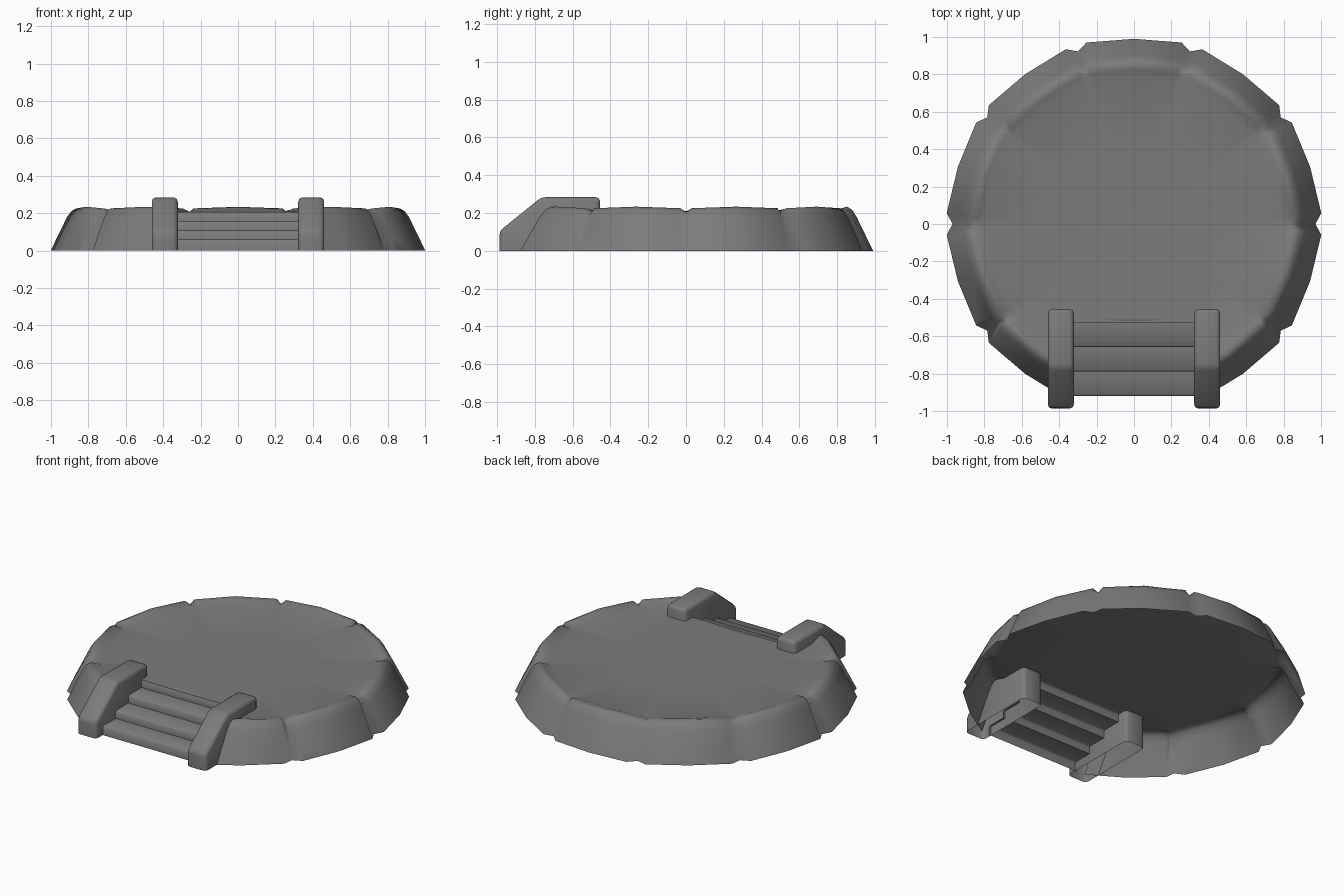
import bpy, bmesh
from math import radians, sin, cos

if "Cube" in bpy.data.objects:
    bpy.data.objects.remove(bpy.data.objects["Cube"])

stone = bpy.data.materials.new("dark_stone")
stone.diffuse_color = (.2, .2, .2, 1)
stone.use_nodes = True
stone.node_tree.nodes["Principled BSDF"].inputs["Base Color"].default_value = stone.diffuse_color


def make_object(name, bm, angle):
    bmesh.ops.remove_doubles(bm, verts=bm.verts, dist=1e-5)
    bmesh.ops.recalc_face_normals(bm, faces=bm.faces)
    mesh = bpy.data.meshes.new(name)
    bm.to_mesh(mesh)
    bm.free()
    mesh.materials.append(stone)
    ob = bpy.data.objects.new(name, mesh)
    bpy.context.collection.objects.link(ob)
    bpy.ops.object.select_all(action='DESELECT')
    ob.select_set(True)
    bpy.context.view_layer.objects.active = ob
    bpy.ops.object.shade_smooth_by_angle(angle=radians(angle))
    return ob


# Platform: open-bottomed shell of ten stone segments with V notches between
# radius, height, notch half-angle, notch inset, notch drop
RINGS = [(1.00, 0.00, 3.3, .030, 0), (.912, .18, 2.6, .030, 0),
         (.888, .215, 2.3, .028, .015), (.862, .231, 2.0, .022, .028),
         (.835, .224, 2.0, .012, .018), (.79, .209, 2.0, 0, 0),
         (.40, .206, 2.0, 0, 0)]
bm = bmesh.new()
loops = []
for r, z, half, inset, drop in RINGS:
    loop = []
    for k in range(10):
        for off, rr, zz in ((0, r - inset, z - drop), (half, r * 1.003, z - drop * .2),
                            (18, r * .99, z + drop * .1), (36 - half, r * 1.003, z - drop * .2)):
            a = radians(36 * k + off)
            loop.append(bm.verts.new((rr * cos(a), rr * sin(a), zz)))
    loops.append(loop)
n = len(loops[0])
for lo, hi in zip(loops, loops[1:]):
    for i in range(n):
        j = (i + 1) % n
        bm.faces.new((lo[i], lo[j], hi[j], hi[i]))
centre = bm.verts.new((0, 0, .205))
for i in range(n):
    bm.faces.new((loops[-1][i], loops[-1][(i + 1) % n], centre))

# Opening for the stairs
for co, no in (((0, -.53, 0), (0, 1, 0)), ((.39, 0, 0), (1, 0, 0)), ((-.39, 0, 0), (1, 0, 0))):
    faces = [f for f in bm.faces if min(v.co.y for v in f.verts) < -.45]
    geom = list({e for f in faces for e in f.edges} | {v for f in faces for v in f.verts}) + faces
    bmesh.ops.bisect_plane(bm, geom=geom, plane_co=co, plane_no=no, dist=1e-5)
gone = [f for f in bm.faces
        if abs(f.calc_center_median().x) < .39 and f.calc_center_median().y < -.53]
bmesh.ops.delete(bm, geom=gone, context='FACES')
make_object("platform", bm, 80)

# Steps: one folded sheet with softened nosings
bm = bmesh.new()
profile = [(-.92, 0)]
for i, top in enumerate((.058, .107, .157, .207)):
    y = -.92 + .131 * i
    profile += [(y, top - .008), (y + .008, top)]
    profile.append((y + .131, top) if i < 3 else (-.50, top))
rows = [[bm.verts.new((x, y, z)) for y, z in profile] for x in (-.335, .335)]
for i in range(len(profile) - 1):
    bm.faces.new((rows[0][i], rows[1][i], rows[1][i + 1], rows[0][i + 1]))
make_object("steps", bm, 60)

# Side rails: rounded blocks, open underneath
RAIL = [(-.987, 0), (-.987, .105), (-.765, .284), (-.455, .284), (-.455, 0)]
for side, name in ((-1, "left_rail"), (1, "right_rail")):
    bm = bmesh.new()
    a, b = [[bm.verts.new((side * x, y, z)) for y, z in RAIL] for x in (.322, .461)]
    bm.faces.new(a)
    bm.faces.new(b)
    for i in range(5):
        j = (i + 1) % 5
        bm.faces.new((a[i], a[j], b[j], b[i]))
    edges = [e for e in bm.edges if max(v.co.z for v in e.verts) > .01]
    bmesh.ops.recalc_face_normals(bm, faces=bm.faces)
    bmesh.ops.bevel(bm, geom=edges, offset=.022, segments=2, profile=.5, affect='EDGES')
    base = [f for f in bm.faces if max(v.co.z for v in f.verts) < .001]
    bmesh.ops.delete(bm, geom=base, context='FACES')
    make_object(name, bm, 60)
